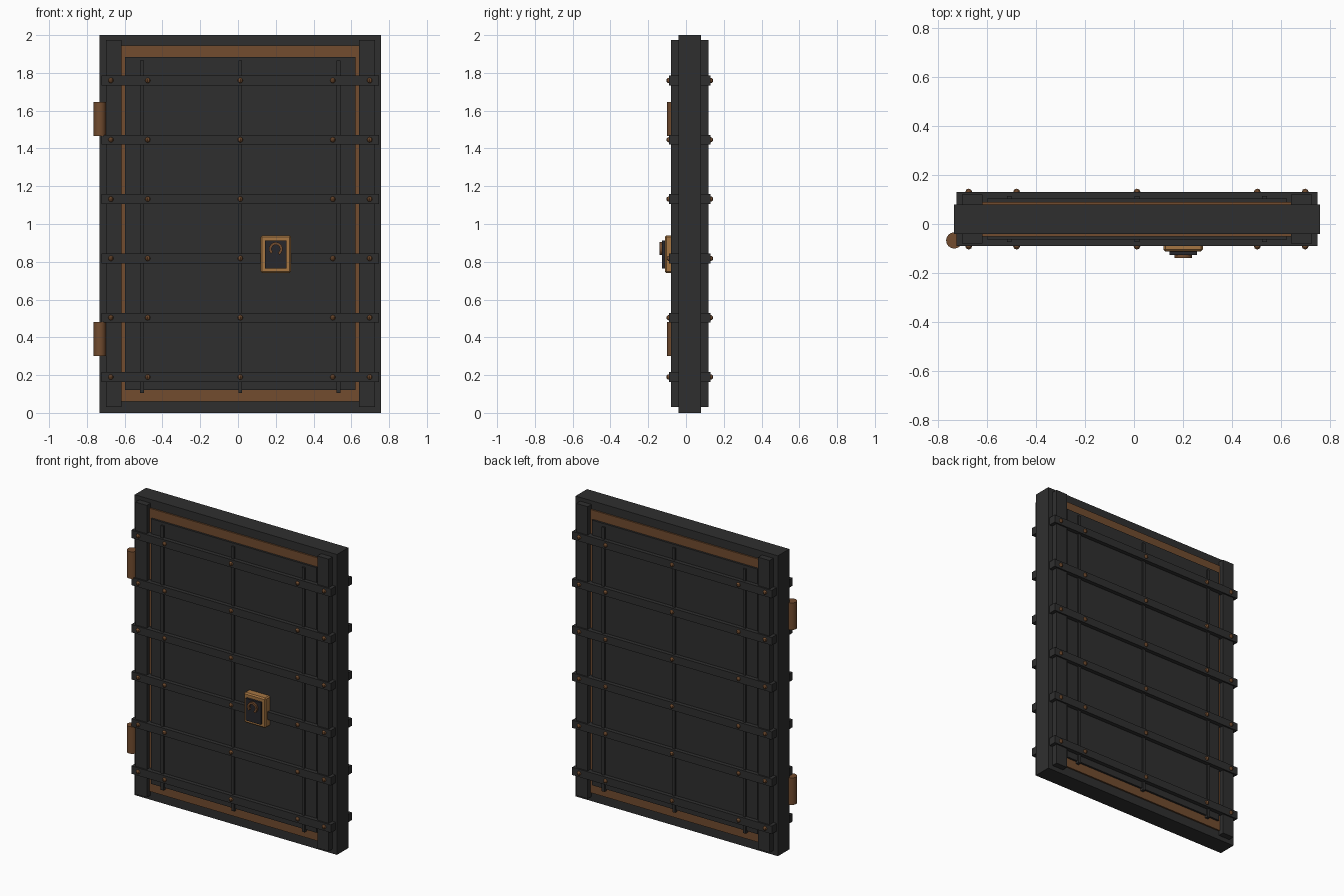
import bpy, bmesh, math

cube = bpy.data.objects.get("Cube")
if cube:
    bpy.data.objects.remove(cube, do_unlink=True)

CX, CY = 0.012, 0.02   # centre of the door slab


def material(name, rgb):
    m = bpy.data.materials.new(name)
    m.use_nodes = True
    colour = (*rgb, 1)
    m.diffuse_color = colour
    m.node_tree.nodes["Principled BSDF"].inputs["Base Color"].default_value = colour
    return m


IRON = material("dark iron", (0.028, 0.028, 0.028))
COPPER = material("aged copper", (0.168, 0.072, 0.028))
BRASS = material("brass", (0.38, 0.18, 0.055))
LOCK = material("lock black", (0.02, 0.02, 0.025))


def finish(bm, name, mat):
    bmesh.ops.recalc_face_normals(bm, faces=bm.faces)
    mesh = bpy.data.meshes.new(name)
    bm.to_mesh(mesh)
    bm.free()
    mesh.materials.append(mat)
    ob = bpy.data.objects.new(name, mesh)
    bpy.context.collection.objects.link(ob)
    return ob


def box(name, mat, x, y, z, bevel=0):
    """Box from (min, max) ranges."""
    bm = bmesh.new()
    bmesh.ops.create_cube(bm, size=1)
    for v in bm.verts:
        for i, (lo, hi) in enumerate((x, y, z)):
            v.co[i] = lo if v.co[i] < 0 else hi
    ob = finish(bm, name, mat)
    if bevel:
        mod = ob.modifiers.new("Bevel", 'BEVEL')
        mod.width, mod.segments = bevel, 1
    return ob


def depth(half):
    return (CY - half, CY + half)


def around(c, half):
    return (c - half, c + half)


# Slab, copper border and raised panel, each showing on both faces
box("door_slab", IRON, around(CX, 0.745), depth(0.06), (0, 2))
box("copper_border", COPPER, around(CX, 0.635), depth(0.07), (0.06, 1.945))
box("raised_panel", IRON, around(CX, 0.61), depth(0.083), (0.12, 1.885))

# Upright posts and thin plank ribs
for side, label in ((-1, "right"), (1, "left")):
    box(label + "_post", IRON, around(CX + side * 0.67, 0.042), depth(0.1), (0.03, 1.975))
for i in (-1, 0, 1):
    box("plank_rib", IRON, around(CX + i * 0.52, 0.01), depth(0.093), (0.105, 1.865))

# Horizontal straps with domed rivets on both faces
for row in range(6):
    z = 0.19 + row * 0.314
    box("strap", IRON, around(CX, 0.735), depth(0.11), around(z, 0.026))
    bm = bmesh.new()
    for x in (-0.685, -0.49, 0, 0.49, 0.685):
        for side in (-1, 1):
            new = bmesh.ops.create_uvsphere(bm, u_segments=8, v_segments=6, radius=0.014)["verts"]
            bmesh.ops.translate(bm, verts=new, vec=(CX + x, CY + side * 0.11, z))
    finish(bm, "rivets", COPPER)

# Hinge barrels
for z in (0.39, 1.555):
    bpy.ops.mesh.primitive_cylinder_add(vertices=16, radius=0.033, depth=0.18,
                                        location=(-0.732, -0.067, z))
    hinge = bpy.context.object
    hinge.name = "hinge_barrel"
    hinge.data.materials.append(COPPER)
    bpy.ops.object.shade_smooth_by_angle()

# Lock: brass plate, dark inset and open ring
LX = 0.2
box("lock_plate", BRASS, around(LX, 0.08), (-0.112, -0.05), (0.74, 0.94), 0.008)
box("lock_inset", LOCK, around(LX, 0.056), (-0.126, -0.1), (0.765, 0.912))

bm = bmesh.new()
rings = []
STEPS = 20
for i in range(STEPS + 1):
    a = math.radians(-60 + 285 * i / STEPS)
    rings.append([bm.verts.new((LX + r * math.cos(a), y, 0.868 + r * math.sin(a)))
                  for r, y in ((0.022, -0.12), (0.036, -0.12), (0.036, -0.139), (0.022, -0.139))])
for a, b in zip(rings, rings[1:]):
    for k in range(4):
        bm.faces.new((a[k], a[k - 1], b[k - 1], b[k]))
bm.faces.new(rings[0])
bm.faces.new(rings[-1])
finish(bm, "lock_ring", COPPER)
